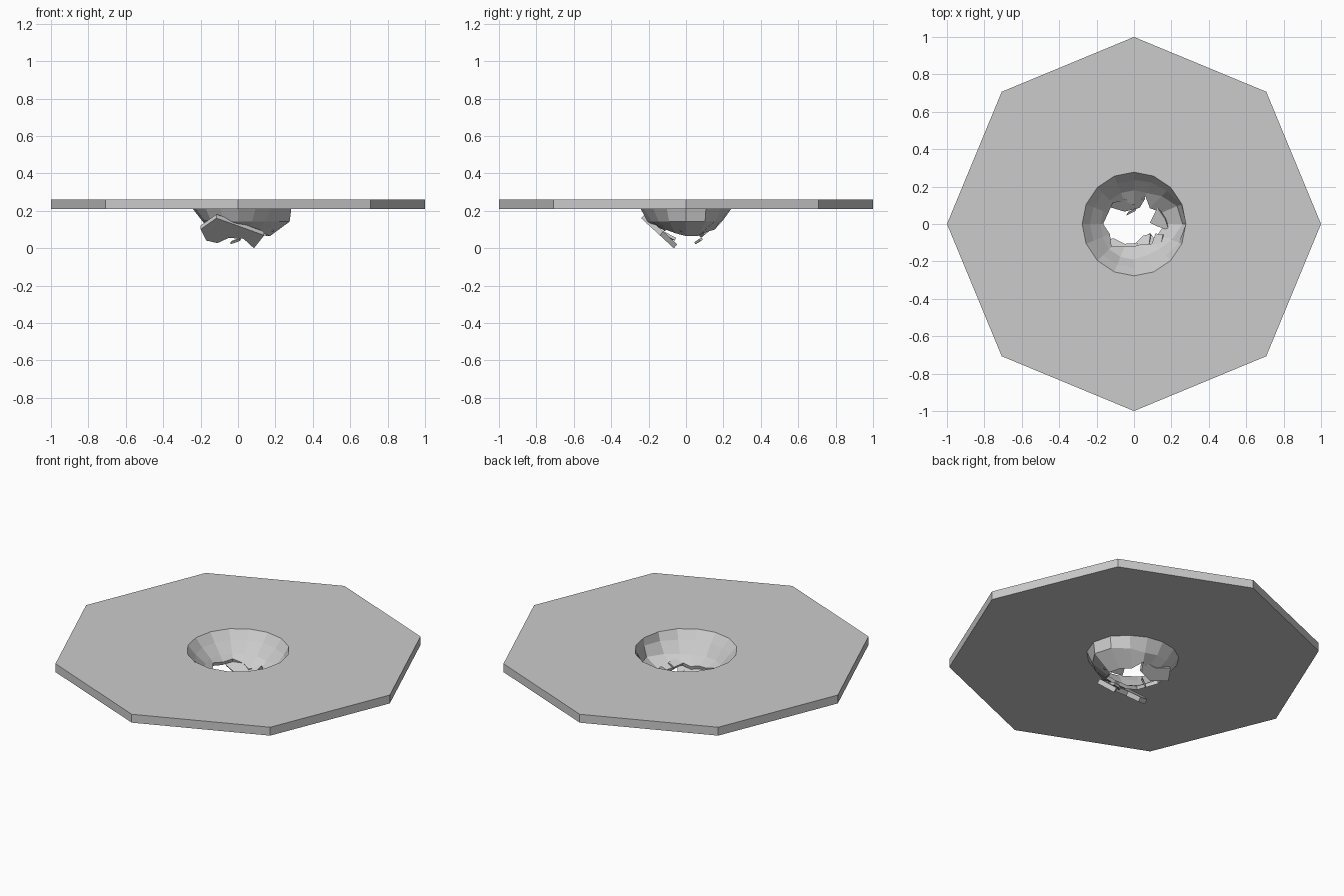
import bpy, bmesh, math
from mathutils import Vector

if "Cube" in bpy.data.objects:
    bpy.data.objects.remove(bpy.data.objects["Cube"])

def finish(name, bm):
    bmesh.ops.recalc_face_normals(bm, faces=bm.faces)
    me = bpy.data.meshes.new(name)
    bm.to_mesh(me)
    bm.free()
    ob = bpy.data.objects.new(name, me)
    bpy.context.collection.objects.link(ob)
    return ob

N = 16
def ring(bm, radii, heights):
    return [bm.verts.new((r * math.cos(2 * math.pi * k / N), r * math.sin(2 * math.pi * k / N), z))
            for k, (r, z) in enumerate(zip(radii, heights))]

def bridge(bm, a, b):
    for k in range(N):
        j = (k + 1) % N
        bm.faces.new((a[k], a[j], b[j], b[k]))

# Radii and heights of the crater wall, counter-clockwise from +x
lip = [.277, .27, .25, .24, .235, .235, .235, .235, .235, .235, .235, .235, .235, .235, .24, .26]
mid = [.26, .25, .21, .18, .18, .18, .18, .18, .18, .18, .19, .19, .19, .18, .19, .22]
mid_z = [.15, .15, .155, .15, .155, .155, .155, .16, .16, .16, .155, .15, .15, .15, .15, .15]
edge = [.165, .16, .12, .16, .10, .135, .16, .15, .165, .14, .17, .13, .12, .115, .15, .14]
edge_z = [.085, .085, .10, .12, .11, .12, .135, .13, .14, .13, .14, .12, .12, .11, .12, .10]

# Octagonal slab with a flared round opening
bm = bmesh.new()
outer = [1 if k % 2 == 0 else math.cos(math.pi / 8) for k in range(N)]
loops = [ring(bm, r, [z] * N) for r, z in ((outer, .26), (outer, .21), (lip, .21), ([.277] * N, .26))]
for i in range(4):
    bridge(bm, loops[i], loops[(i + 1) % 4])
bmesh.ops.dissolve_limit(bm, angle_limit=.001, verts=bm.verts, edges=bm.edges)
finish("octagonal_slab", bm)

# Jagged broken bowl under the opening
bm = bmesh.new()
t = .016
loops = [ring(bm, lip, [.212] * N), ring(bm, mid, mid_z), ring(bm, edge, edge_z),
         ring(bm, [r + .006 for r in edge], [z - .02 for z in edge_z]),
         ring(bm, [r + t for r in mid], [z - .008 for z in mid_z]),
         ring(bm, [r + .008 for r in lip], [.212] * N)]
for i in range(5):
    bridge(bm, loops[i], loops[i + 1])
finish("broken_bowl", bm)

# Loose shards: outline in plan, lying on a tilted plane z = a + b*x + c*y
def shard(name, outline, a, b, c, thick):
    bm = bmesh.new()
    n = Vector((-b, -c, 1)).normalized() * thick
    low = [Vector((x, y, a + b * x + c * y)) for x, y in outline]
    lo = [bm.verts.new(p) for p in low]
    hi = [bm.verts.new(p + n) for p in low]
    bm.faces.new(lo[::-1])
    bm.faces.new(hi)
    for i in range(len(lo)):
        j = (i + 1) % len(lo)
        bm.faces.new((lo[i], lo[j], hi[j], hi[i]))
    finish(name, bm)

shard("front_shard", [(-.2, -.175), (-.115, -.24), (.14, -.14), (.085, -.065), (.03, -.12),
                      (-.05, -.125), (-.11, -.095), (-.17, -.11)], -.06, 0, -.92, .028)
shard("back_shard", [(-.15, .11), (-.05, .08), (.03, .1), (.06, .15), (-.03, .14), (-.12, .165)],
      -.01, 0, .82, .022)
shard("thin_shard", [(-.04, .05), (.01, .075), (.015, .09), (-.03, .065)], .0, .1, .5, .012)
shard("right_shard", [(.09, .01), (.13, -.01), (.19, -.03), (.17, .03), (.13, .09)], .04, .3, .2, .015)
shard("right_chip", [(.1, -.11), (.15, -.11), (.16, -.06), (.12, -.055)], .03, .4, -.3, .015)
shard("front_chip", [(.01, -.11), (.08, -.13), (.09, -.06), (.05, -.07)], .0, .1, -.55, .015)
